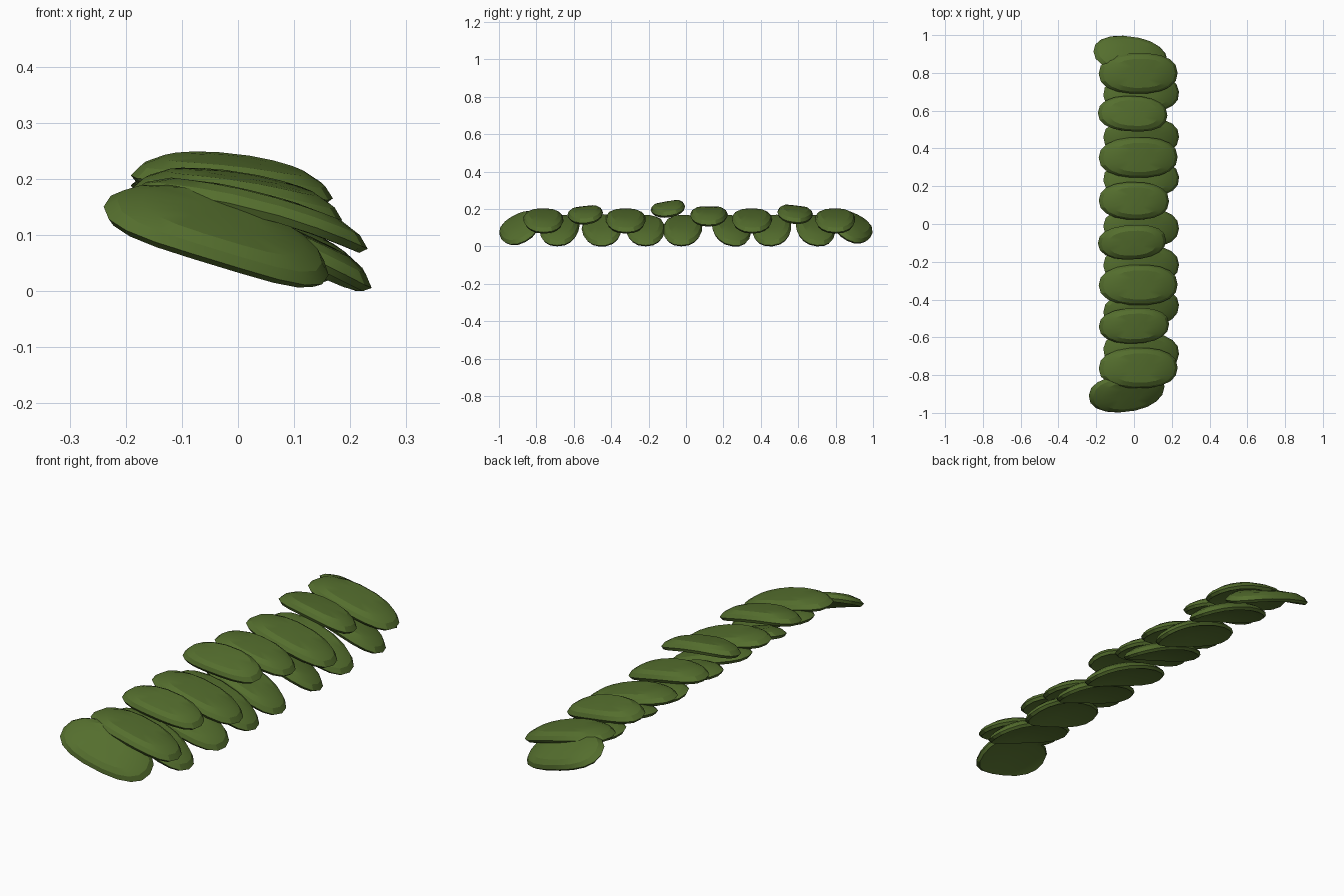
import bpy, bmesh, math
from mathutils import Vector, Matrix

if "Cube" in bpy.data.objects:
    bpy.data.objects.remove(bpy.data.objects["Cube"])

green = bpy.data.materials.new("leaf green")
green.diffuse_color = (0.09, 0.157, 0.027, 1)
green.use_nodes = True
green.node_tree.nodes["Principled BSDF"].inputs["Base Color"].default_value = green.diffuse_color

SIDES = 18
# leaf section: (outline scale, height) from flat-topped crown to hollow underside
RINGS = [(0.35, 0.031), (0.72, 0.029), (0.91, 0.017), (1.0, 0.0),
         (0.94, -0.013), (0.7, -0.004)]


def leaf(name, a, b, width, roll=0.0, bend=0.02):
    """Flat-crowned oval leaf running from point a (back) to point b (tip)."""
    a, b = Vector(a), Vector(b)
    ex = (b - a).normalized()
    half = (b - a).length / 2
    ey = Vector((0, 0, 1)).cross(ex).normalized()
    rot = Matrix((ex, ey, ex.cross(ey))).transposed() @ Matrix.Rotation(math.radians(roll), 3, 'X')
    mid = (a + b) / 2

    def place(u, v, h):
        return mid + rot @ Vector((u * half, v * width / 2, h + bend * (0.6 - u * u)))

    bm = bmesh.new()
    rings = []
    for s, h in RINGS:
        ring = []
        for i in range(SIDES):
            t = 2 * math.pi * i / SIDES
            c, d = math.cos(t), math.sin(t)
            u = math.copysign(abs(c) ** 0.86, c)
            v = math.copysign(abs(d) ** 0.86, d)
            ring.append(bm.verts.new(place(u * s, v * s, h)))
        rings.append(ring)
    top = bm.verts.new(place(0, 0, 0.031))
    bot = bm.verts.new(place(0, 0, -0.002))
    for i in range(SIDES):
        j = (i + 1) % SIDES
        bm.faces.new((top, rings[0][i], rings[0][j]))
        bm.faces.new((bot, rings[-1][j], rings[-1][i]))
        for p, q in zip(rings, rings[1:]):
            bm.faces.new((p[i], q[i], q[j], p[j]))
    # keep the tips on the ground
    for v in bm.verts:
        v.co.z = max(v.co.z, 0.0)
    bmesh.ops.recalc_face_normals(bm, faces=bm.faces)
    me = bpy.data.meshes.new(name)
    bm.to_mesh(me)
    bm.free()
    me.materials.append(green)
    ob = bpy.data.objects.new(name, me)
    bpy.context.collection.objects.link(ob)
    bpy.ops.object.select_all(action='DESELECT')
    ob.select_set(True)
    bpy.context.view_layer.objects.active = ob
    bpy.ops.object.shade_smooth_by_angle(angle=math.radians(22))


# upper row, large leaves
for y in (-0.765, -0.325, 0.35, 0.795):
    leaf("upper_leaf", (-0.185, y, 0.187), (0.233, y + 0.005, 0.083), 0.215)

# upper row, smaller and flatter leaves
leaf("small_leaf", (-0.185, -0.545, 0.193), (0.187, -0.53, 0.134), 0.19, 7)
leaf("small_leaf", (-0.19, 0.59, 0.196), (0.178, 0.575, 0.137), 0.19, -7)
leaf("small_leaf", (-0.185, 0.125, 0.194), (0.187, 0.12, 0.122), 0.20)
leaf("top_leaf", (-0.19, -0.105, 0.214), (0.17, -0.085, 0.173), 0.185, 10)

# lower row: back y, tip y, roll
for y0, y1, r in ((-0.66, -0.69, 0), (-0.47, -0.43, 12), (-0.22, -0.215, 0),
                  (-0.01, -0.025, 0), (0.23, 0.25, -8), (0.46, 0.46, 6),
                  (0.68, 0.70, -6)):
    leaf("lower_leaf", (-0.16, y0, 0.16), (0.241, y1, 0.013), 0.21, r)

# end leaves rolled outwards
leaf("end_leaf", (-0.237, -0.912, 0.157), (0.164, -0.865, 0.035), 0.228, 29)
leaf("end_leaf", (-0.212, 0.917, 0.157), (0.18, 0.865, 0.043), 0.218, -29)
